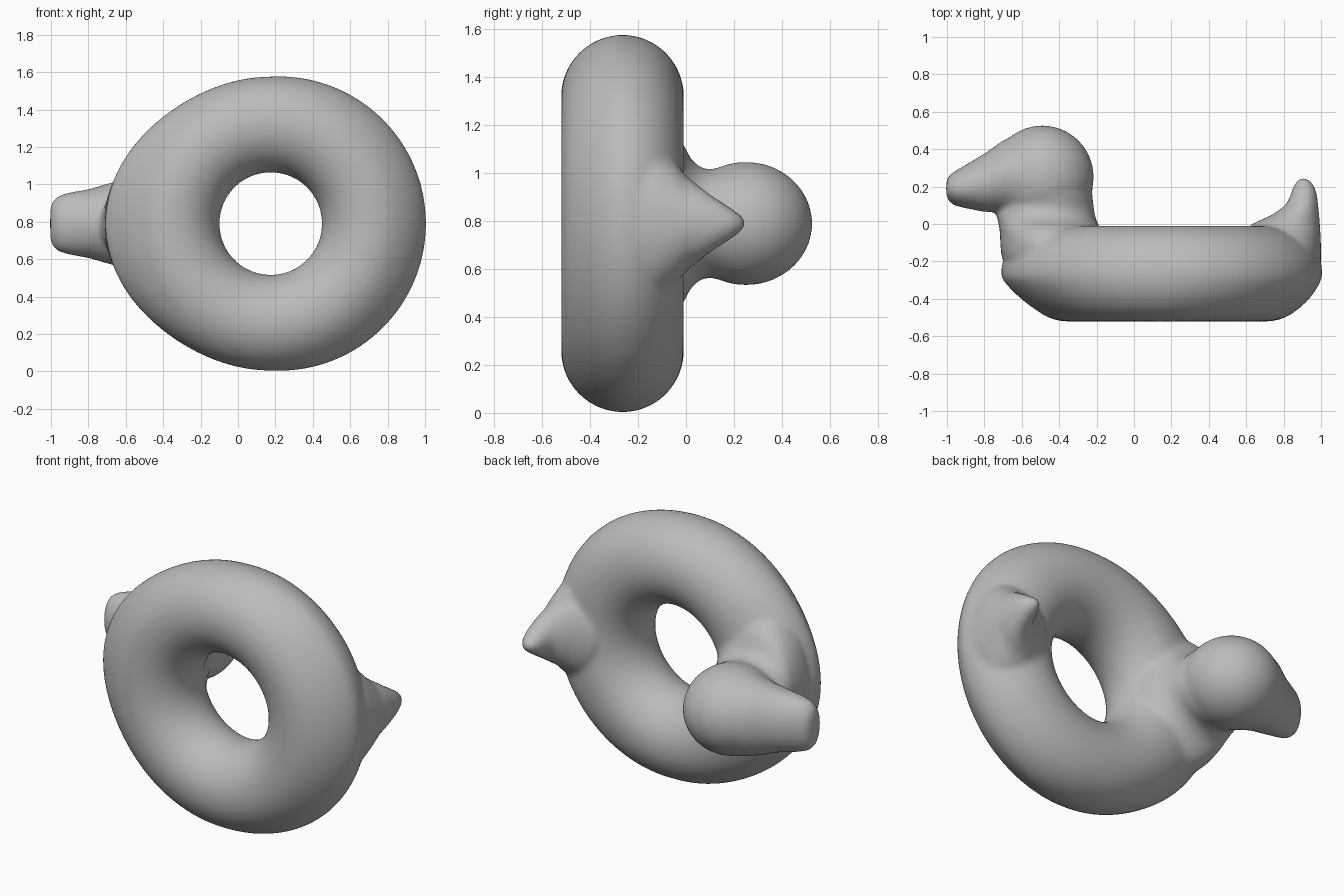
import bpy, bmesh, math
from mathutils import Vector, Matrix

if "Cube" in bpy.data.objects:
    bpy.data.objects.remove(bpy.data.objects["Cube"])

CX, CY, CZ = 0.175, -0.265, 0.79     # ring centre
MAJOR, MINOR = 0.53, 0.256


def bridge(bm, rings, closed):
    """Join successive vertex rings with quads; cap the ends of open lofts."""
    n = len(rings[0])
    pairs = list(zip(rings, rings[1:] + rings[:1])) if closed else list(zip(rings, rings[1:]))
    for a, b in pairs:
        for i in range(n):
            j = (i + 1) % n
            bm.faces.new((a[i], a[j], b[j], b[i]))
    if not closed:
        bm.faces.new(rings[0][::-1])
        bm.faces.new(rings[-1])


def loft(bm, sections, n=48):
    """Each section: centre, then two half-axis vectors of an ellipse."""
    rings = []
    for c, u, v in sections:
        rings.append([bm.verts.new(Vector(c) + Vector(u) * math.cos(t) + Vector(v) * math.sin(t))
                      for t in (2 * math.pi * i / n for i in range(n))])
    bridge(bm, rings, False)


def loft_y(bm, rows):
    """Rows: y, x min, x max, half height."""
    loft(bm, [(((a + b) / 2, y, CZ), ((b - a) / 2, 0, 0), (0, 0, h)) for y, a, b, h in rows])


bm = bmesh.new()

# Ring body, pulled outward at the chest (-x) and the rump (+x)
rings = []
for i in range(128):
    a = 2 * math.pi * i / 128
    ring = []
    for j in range(64):
        b = 2 * math.pi * j / 64
        y = MINOR * math.sin(b)
        bulge = 0.1 * max(0, -math.cos(a)) ** 4 + 0.045 * max(0, math.cos(a))
        back = min(1, max(0, (y + 0.2) / 0.18))
        r = MAJOR + MINOR * math.cos(b) + bulge * max(0, math.cos(b)) * back
        ring.append(bm.verts.new((CX + r * math.cos(a), CY + y, CZ + r * math.sin(a))))
    rings.append(ring)
bridge(bm, rings, True)

# Neck flaring into the ring
loft_y(bm, [(-0.25, -0.66, -0.15, 0.42), (-0.17, -0.71, -0.14, 0.42), (-0.1, -0.715, -0.145, 0.41),
            (-0.04, -0.718, -0.17, 0.37), (-0.01, -0.722, -0.188, 0.33), (0.02, -0.73, -0.2, 0.27),
            (0.05, -0.735, -0.21, 0.24), (0.09, -0.73, -0.215, 0.225), (0.15, -0.7, -0.222, 0.235),
            (0.25, -0.68, -0.23, 0.24)])

# Round head
bmesh.ops.create_uvsphere(bm, u_segments=48, v_segments=32, radius=1,
                          matrix=Matrix.Translation((-0.49, 0.25, CZ)) @ Matrix.Diagonal((0.275, 0.277, 0.257, 1)))

# Broad blunt bill
loft(bm, [((x, y, CZ), (0, ry, 0), (0, 0, rz)) for x, y, ry, rz in (
    (-1.004, 0.19, 0.04, 0.09), (-0.99, 0.19, 0.068, 0.122), (-0.96, 0.19, 0.092, 0.15),
    (-0.9, 0.2, 0.116, 0.167), (-0.8, 0.22, 0.156, 0.184), (-0.7, 0.255, 0.192, 0.213),
    (-0.6, 0.26, 0.232, 0.24), (-0.45, 0.26, 0.2, 0.2))])

# Pointed, upturned tail
loft_y(bm, [(-0.3, 0.7, 0.99, 0.25), (-0.2, 0.62, 1.0, 0.32), (-0.12, 0.59, 1.0, 0.31),
            (-0.05, 0.59, 0.997, 0.26), (0.0, 0.63, 0.994, 0.2), (0.05, 0.74, 0.99, 0.16),
            (0.1, 0.81, 0.985, 0.122), (0.15, 0.835, 0.98, 0.09), (0.2, 0.85, 0.967, 0.056),
            (0.23, 0.87, 0.945, 0.035), (0.247, 0.89, 0.92, 0.015)])

bmesh.ops.recalc_face_normals(bm, faces=bm.faces)
mesh = bpy.data.meshes.new("swim_ring")
bm.to_mesh(mesh)
bm.free()
ring_obj = bpy.data.objects.new("swim_ring", mesh)
bpy.context.collection.objects.link(ring_obj)

# Soft grey plastic
mat = bpy.data.materials.new("soft_grey")
mat.use_nodes = True
grey = (0.5, 0.5, 0.5, 1)
mat.diffuse_color = grey
mat.node_tree.nodes["Principled BSDF"].inputs["Base Color"].default_value = grey
mesh.materials.append(mat)

# Fuse the parts into one skin and soften the joins
remesh = ring_obj.modifiers.new("fuse", 'REMESH')
remesh.mode = 'VOXEL'
remesh.voxel_size = 0.015
remesh.use_smooth_shade = True
smooth = ring_obj.modifiers.new("soften", 'SMOOTH')
smooth.factor = 0.5
smooth.iterations = 10
for p in mesh.polygons:
    p.use_smooth = True
